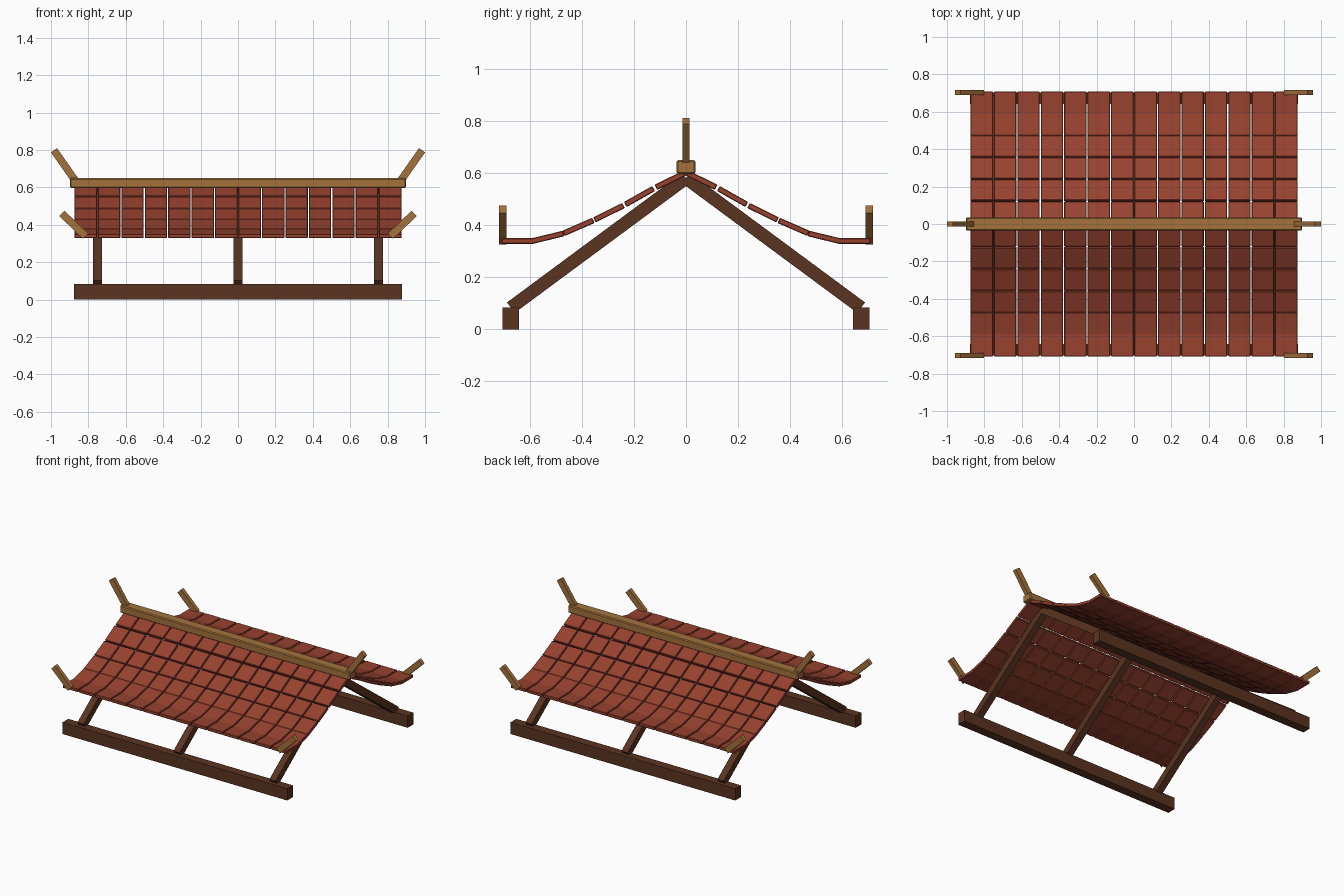
import bpy, bmesh, math
from mathutils import Matrix, Vector

if "Cube" in bpy.data.objects:
    bpy.data.objects.remove(bpy.data.objects["Cube"])


def material(name, rgb):
    m = bpy.data.materials.new(name)
    m.diffuse_color = (*rgb, 1)
    m.use_nodes = True
    m.node_tree.nodes["Principled BSDF"].inputs["Base Color"].default_value = m.diffuse_color
    return m


TILE = material("red_clay", (0.31, 0.054, 0.028))
WOOD = material("dark_wood", (0.103, 0.034, 0.015))
GOLD = material("golden_wood", (0.37, 0.168, 0.045))


def boxes(name, mat, parts, bevel=0):
    """One object made of boxes, each given as (size, centre, rotation matrix)."""
    bm = bmesh.new()
    for size, centre, rot in parts:
        mtx = Matrix.Translation(centre) @ rot @ Matrix.Diagonal((*size, 1))
        bmesh.ops.create_cube(bm, size=1, matrix=mtx)
    me = bpy.data.meshes.new(name)
    bm.to_mesh(me)
    bm.free()
    me.materials.append(mat)
    ob = bpy.data.objects.new(name, me)
    bpy.context.collection.objects.link(ob)
    if bevel:
        mod = ob.modifiers.new("bevel", 'BEVEL')
        mod.width, mod.segments = bevel, 1
    return ob


def rot(angle, axis):
    return Matrix.Rotation(angle, 4, axis)


FLAT = Matrix.Identity(4)

# Curved slope, from ridge to eave (distance from ridge, height)
CURVE = [(0, 0.602), (0.119, 0.543), (0.238, 0.476), (0.353, 0.419),
         (0.472, 0.367), (0.588, 0.339), (0.702, 0.339)]

for side, label in ((-1, "front"), (1, "back")):
    # Roof tiles: fourteen columns following the curve
    tiles = []
    for (y0, z0), (y1, z1) in zip(CURVE, CURVE[1:]):
        tilt = rot(math.atan2(z1 - z0, y1 - y0) * side, 'X')
        for col in range(14):
            centre = ((col - 6.5) * 0.1253, side * (y0 + y1) / 2, (z0 + z1) / 2)
            tiles.append(((0.1195, 0.125, 0.022), centre, tilt))
    boxes(f"{label}_roof_tiles", TILE, tiles, 0.003)

    # Base beam
    boxes(f"{label}_base_beam", WOOD,
          [((1.755, 0.063, 0.083), (0, side * 0.672, 0.0415), FLAT)])

    # Sloping rafters
    foot, top = Vector((0.672, 0.083)), Vector((0, 0.58))
    mid, run = (foot + top) / 2, foot - top
    tilt = rot(math.atan2(run.y, run.x) * side, 'X')
    boxes(f"{label}_rafters", WOOD,
          [((0.048, run.length, 0.05), (x, side * mid.x, mid.y), tilt)
           for x in (-0.75, 0, 0.75)])

# Ridge beam
boxes("ridge_beam", GOLD, [((1.796, 0.072, 0.053), (0, 0, 0.6225), FLAT)], 0.006)


def horns(name, inner, outer, ys):
    """Slanted bars at both ends of the roof, mirrored in x."""
    a, b = Vector(inner), Vector(outer)
    mid, d = (a + b) / 2, b - a
    parts = [((d.length, 0.028, 0.04), (s * mid.x, y, mid.y),
              rot(-s * math.atan2(d.y, d.x), 'Y')) for s in (-1, 1) for y in ys]
    boxes(name, GOLD, parts)


horns("ridge_horns", (0.859, 0.62), (0.984, 0.7985), (0,))
horns("eave_horns", (0.815, 0.339), (0.942, 0.461), (-0.703, 0.703))
